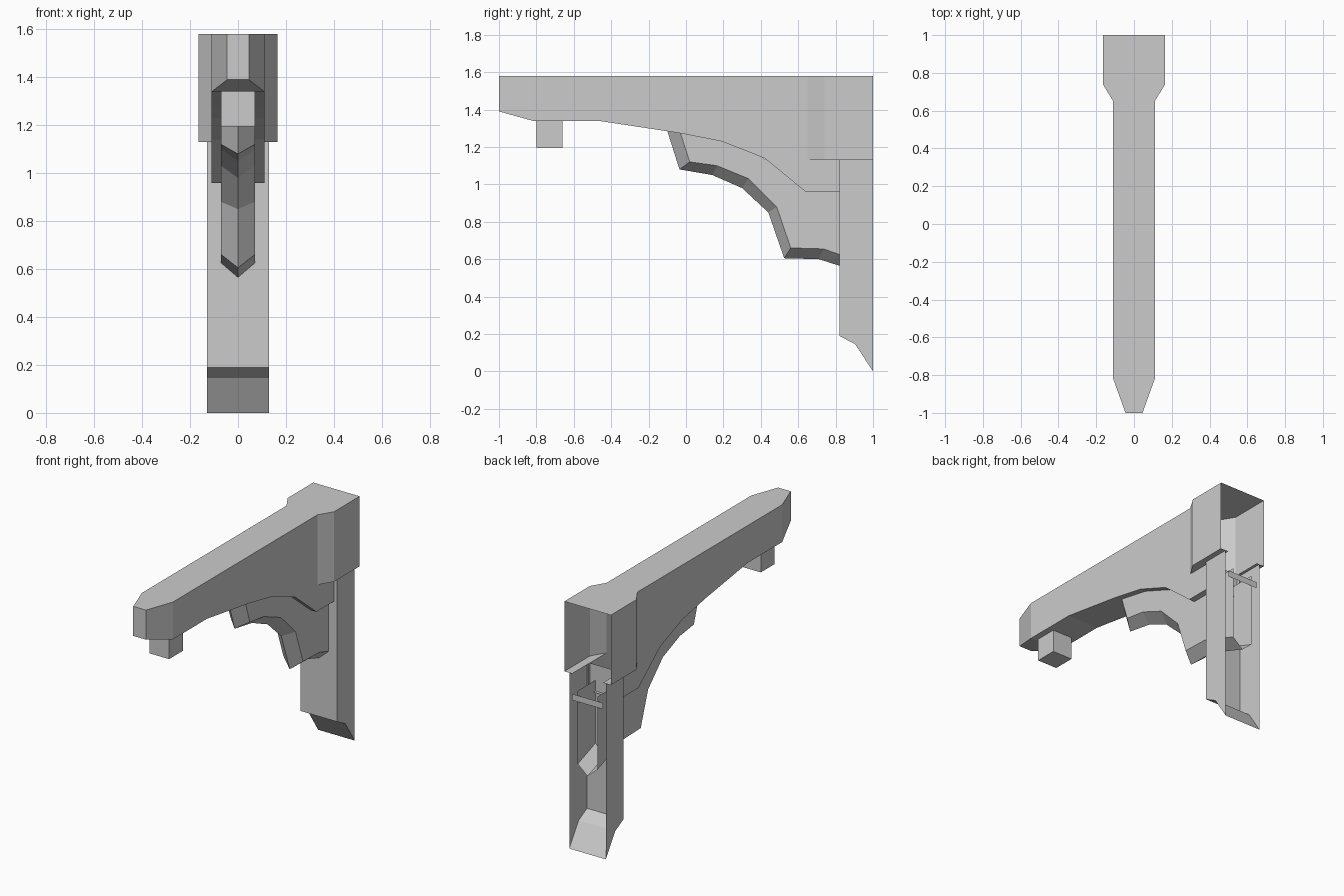
import bpy, bmesh

if "Cube" in bpy.data.objects:
    bpy.data.objects.remove(bpy.data.objects["Cube"])

TOP, SEAM = 1.58, 1.13


def loft(name, groups, caps=()):
    """Skin each group of sections; (rows, closed) with rows of 3D points."""
    bm = bmesh.new()
    for rows, closed in groups:
        vs = [[bm.verts.new(p) for p in row] for row in rows]
        n = len(vs[0])
        for a, b in zip(vs, vs[1:]):
            for i in range(n if closed else n - 1):
                j = (i + 1) % n
                bm.faces.new((a[i], a[j], b[j], b[i]))
    for cap in caps:
        bm.faces.new([bm.verts.new(p) for p in cap])
    bmesh.ops.remove_doubles(bm, verts=bm.verts, dist=0.0005)
    bmesh.ops.dissolve_degenerate(bm, edges=bm.edges, dist=0.0005)
    bmesh.ops.recalc_face_normals(bm, faces=bm.faces)
    mesh = bpy.data.meshes.new(name)
    bm.to_mesh(mesh)
    bm.free()
    ob = bpy.data.objects.new(name, mesh)
    bpy.context.collection.objects.link(ob)
    return ob


# beam: tapered nose, arched underside, low tail running into the post
stations = [(-1, .045, 1.39), (-.82, .11, 1.34), (-.47, .11, 1.34),
            (-.04, .11, 1.275), (.19, .11, 1.23), (.42, .11, 1.14), (.64, .11, .96)]
body = [[(-w, y, z), (-w, y, TOP), (w, y, TOP), (w, y, z)] for y, w, z in stations]
tail = [[(-.11, y, SEAM), (-.11, y, .96), (.11, y, .96), (.11, y, SEAM)]
        for y in (.64, .84)]
loft("beam", [(body, True), (tail, False)], [body[0]])
# the beam joins the hollow block, so drop nothing but keep the rear open

# flared block at the wall end, open at the back
block = [[(-.11, y, SEAM), (-w, y, SEAM), (-w, y, TOP), (w, y, TOP),
          (w, y, SEAM), (.11, y, SEAM)]
         for y, w in ((.64, .11), (.65, .11), (.74, .165), (1, .165))]
loft("wall_block", [(block, False)])

# post: channel with an angled foot, open at the back and top
front = [(.82, SEAM), (.82, .19), (.905, .145), (1, 0)]
post = [[(-.13, y, z), (.13, y, z)] for y, z in front]
sides = [[(s * .13, y, z) for y, z in front + [(1, SEAM)]] for s in (-1, 1)]
loft("post", [(post, False)], sides)

# brace: arched rib with a V-shaped underside, running through the post
ridge = [(-.10, 1.285), (-.035, 1.08), (.14, 1.05), (.30, .98), (.44, .85),
         (.525, .605), (.71, .60), (.82, .565), (1, .50)]
edge = [(-.03, 1.275), (.02, 1.12), (.165, 1.10), (.335, 1.03), (.485, .88),
        (.56, .66), (.735, .655), (.82, .625), (1, .56)]
upper = [(-.03, 1.28), (.02, 1.27), (.165, 1.245), (.335, 1.185), (.485, 1.10),
         (.56, 1.04), (.735, 1.03), (.82, 1.03), (1, 1.03)]
brace = [[(-.07, *u), (-.07, *e), (0, *r), (.07, *e), (.07, *u)]
         for u, e, r in zip(upper, edge, ridge)]
loft("brace", [(brace, False)])

# small block under the nose
peg = [[(-.07, y, z), (.07, y, z), (.07, y, TOP - .24), (-.07, y, TOP - .24)]
       for y, z in ((-.80, 1.195), (-.66, 1.195))]
loft("nose_peg", [(peg, True)], peg)

# thin strip across the open back of the post
strip = [[(-.11, 1, z), (.11, 1, z)] for z in (.96, 1.0)]
loft("rear_strip", [(strip, False)])
